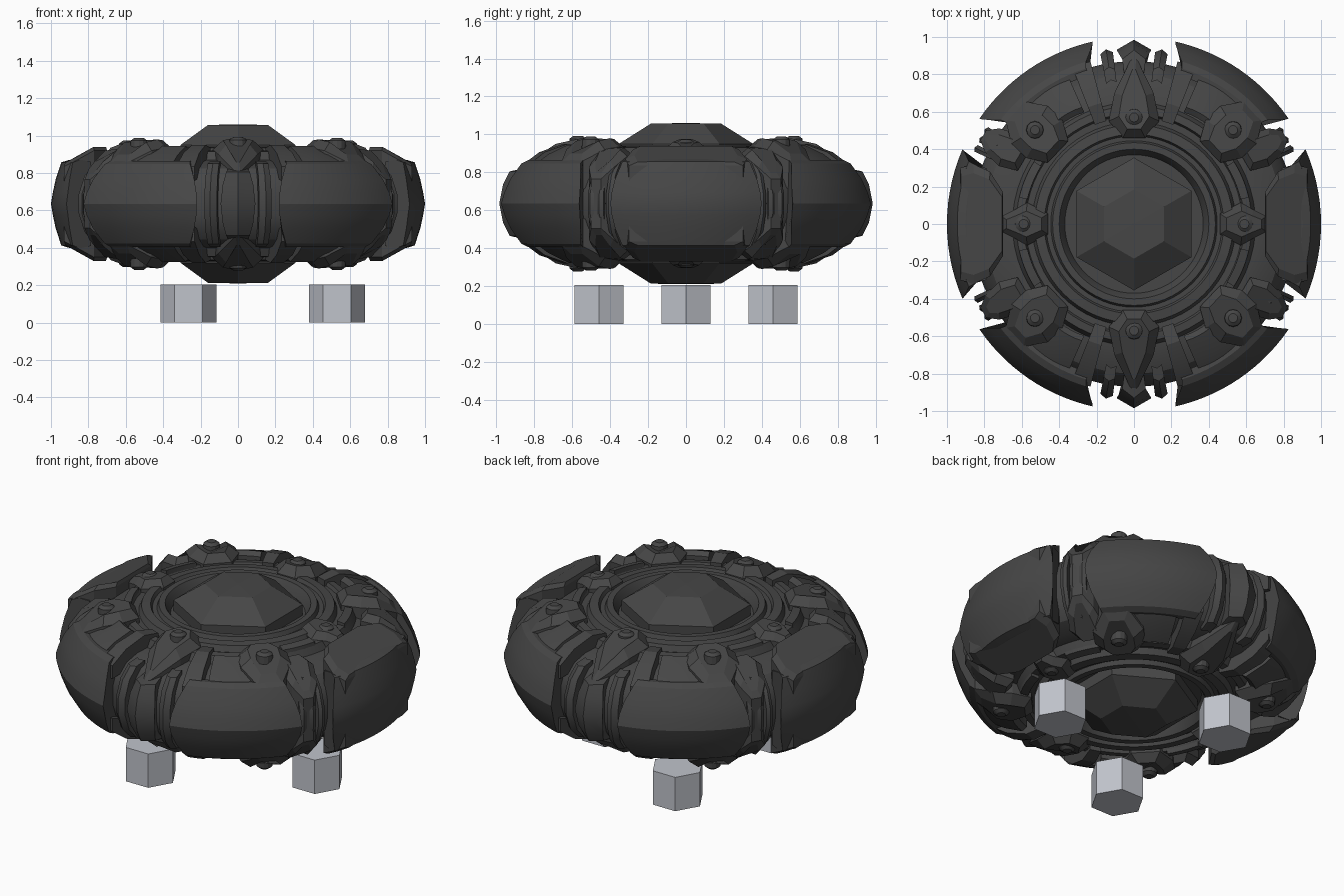
import bpy, bmesh, math

if "Cube" in bpy.data.objects:
    bpy.data.objects.remove(bpy.data.objects["Cube"])

ZC = 0.635  # height of the symmetry plane


def material(name, rgb):
    m = bpy.data.materials.new(name)
    m.diffuse_color = (*rgb, 1)
    m.use_nodes = True
    m.node_tree.nodes["Principled BSDF"].inputs["Base Color"].default_value = m.diffuse_color
    return m


DARK = material("charcoal", (0.062, 0.062, 0.062))
GREY = material("light grey", (0.53, 0.55, 0.60))


def loft(name, rings, mirror="", mat=DARK, closed=False, z=ZC, smooth=True):
    """Skin a list of equal-length point rings, cap the ends, mirror about the origin."""
    bm = bmesh.new()
    vs = [[bm.verts.new(p) for p in ring] for ring in rings]
    n = len(vs[0])
    pairs = list(zip(vs, vs[1:]))
    if closed:
        pairs.append((vs[-1], vs[0]))
    for a, b in pairs:
        for i in range(n):
            j = (i + 1) % n
            bm.faces.new((a[i], a[j], b[j], b[i]))
    if not closed:
        bm.faces.new(vs[0])
        bm.faces.new(vs[-1])
    bmesh.ops.recalc_face_normals(bm, faces=bm.faces)
    me = bpy.data.meshes.new(name)
    bm.to_mesh(me)
    bm.free()
    me.materials.append(mat)
    if smooth:
        me.shade_smooth()
        me.set_sharp_from_angle(angle=math.radians(25))
    ob = bpy.data.objects.new(name, me)
    ob.location.z = z
    bpy.context.collection.objects.link(ob)
    if mirror:
        mod = ob.modifiers.new("mirror", "MIRROR")
        mod.use_axis = [c in mirror for c in "xyz"]
        mod.use_mirror_merge = False
    return ob


def polar(r, deg, h):
    a = math.radians(deg)
    return (r * math.cos(a), r * math.sin(a), h)


def both(half):
    """Complete an upper half profile with its mirror image below."""
    return half + [(r, -h) for r, h in reversed(half) if h > 0]


def arc_block(name, profile, a0, a1, n, mirror="", taper=0.0, crown=0.0):
    """Sweep a (radius, height) profile between two angles.
    taper narrows the far heights, crown pulls the two ends inward."""
    hm = max(abs(h) for _, h in profile)
    mid, half = (a0 + a1) / 2, (a1 - a0) / 2
    rings = []
    for k in range(n + 1):
        t = 2 * k / n - 1
        rings.append([polar(r * (1 - crown * t * t),
                            mid + half * t * (1 - taper * (h / hm) ** 2), h)
                      for r, h in profile])
    return loft(name, rings, mirror)


def circle(r, h, n, cx=0, cy=0, turn=0):
    return [(cx + r * math.cos(math.tau * i / n + turn),
             cy + r * math.sin(math.tau * i / n + turn), h) for i in range(n)]


def clamp(name, angle, half_outline, rise, mirror, knob=None, inset=0.6):
    """Faceted block from (radius, half width, height) points, with a raised, inset top."""
    pts = [(r, v, h) for r, v, h in half_outline]
    pts += [(r, -v, h) for r, v, h in reversed(half_outline)]
    c = sum(p[0] for p in pts) / len(pts)
    ca, sa = math.cos(math.radians(angle)), math.sin(math.radians(angle))

    def put(r, v, h):
        return (r * ca - v * sa, r * sa + v * ca, h)
    low = [put(r, v, h - 0.15) for r, v, h in pts]
    rim = [put(r, v, h) for r, v, h in pts]
    top = [put(c + (r - c) * min(inset + 0.15, 0.95), v * inset, h + rise) for r, v, h in pts]
    loft(name, [low, rim, top], mirror, smooth=False)
    if knob:
        r, h = knob
        x, y, _ = put(r, 0, 0)
        loft(name + "_rivet", [circle(0.048, h - 0.06, 12, x, y), circle(0.045, h - 0.015, 12, x, y),
                               circle(0.025, h, 12, x, y)], mirror)


# Core ring with stepped collars, spun all the way round
core = both([(0.25, 0.25), (0.37, 0.25), (0.385, 0.285), (0.40, 0.31), (0.435, 0.31),
             (0.445, 0.285), (0.47, 0.285), (0.48, 0.305), (0.53, 0.30), (0.545, 0.265),
             (0.58, 0.265), (0.59, 0.285), (0.63, 0.28), (0.65, 0.235), (0.72, 0.225),
             (0.80, 0.19), (0.85, 0.13), (0.87, 0.06)])
N = 64
loft("core_ring", [[polar(r, 360 * k / N, h) for r, h in core] for k in range(N)], closed=True)

# Hexagonal domes, above and below
q = math.pi / 2
loft("hex_dome", [circle(0.355, 0.2, 6, turn=q), circle(0.355, 0.315, 6, turn=q),
                  circle(0.185, 0.422, 6, turn=q), circle(0.01, 0.425, 6, turn=q)],
     "z", smooth=False)

# Six curved armour plates around the rim
side = both([(0.84, 0.225), (0.90, 0.236), (0.945, 0.222), (0.975, 0.13), (0.99, 0.06), (1.0, 0.0)])
front = both([(0.83, 0.225), (0.87, 0.23), (0.905, 0.212), (0.955, 0.13), (0.983, 0.06), (1.0, 0.0)])
arc_block("side_plate", side, -23.5, 23.5, 14, "x", 0.13)
arc_block("corner_plate", front, 34.3, 77.2, 14, "xy", 0.2)

# Upper and lower deck panels inside the plates
clamp("side_panel", 0, [(0.70, 0.17, 0.285), (0.77, 0.28, 0.285), (0.86, 0.32, 0.235),
                        (0.93, 0.30, 0.20)], 0.02, "xz", inset=0.85)
deck = [(0.66, 0.15), (0.66, 0.29), (0.69, 0.31), (0.80, 0.262), (0.87, 0.215), (0.89, 0.15)]
arc_block("corner_panel", deck, 49, 66, 5, "xyz", crown=0.01)
strut = [(0.57, 0.2), (0.57, 0.30), (0.67, 0.315), (0.80, 0.272), (0.90, 0.2), (0.9, 0.12)]
arc_block("deck_strut", strut, 68.5, 75, 2, "xyz")
arc_block("inner_rail", [(0.585, 0.2), (0.585, 0.305), (0.63, 0.295), (0.64, 0.2)], 13, 32, 6, "xyz")

# Clamps with rivets on both decks
clamp("front_clamp", 90, [(0.46, 0.06, 0.30), (0.55, 0.135, 0.29), (0.70, 0.105, 0.265),
                          (0.89, 0.012, 0.17)], 0.05, "yz", (0.57, 0.357))
clamp("side_clamp", 0, [(0.46, 0.055, 0.30), (0.57, 0.115, 0.285), (0.64, 0.075, 0.28),
                        (0.71, 0.04, 0.26)], 0.04, "xz", (0.59, 0.338))
clamp("corner_clamp", 43.5, [(0.56, 0.08, 0.295), (0.66, 0.14, 0.30), (0.77, 0.14, 0.285),
                             (0.88, 0.07, 0.22)], 0.045, "xyz", (0.73, 0.353))
clamp("corner_clamp_tail", 30.5, [(0.68, 0.07, 0.26), (0.78, 0.10, 0.25), (0.88, 0.075, 0.19),
                                  (0.935, 0.03, 0.13)], 0.035, "xyz")

# Crowned pillar and slim ribs in the front and back gaps
pillar = both([(0.84, 0.19), (0.93, 0.17), (0.965, 0.1), (0.985, 0.0)])
arc_block("gap_pillar", pillar, 84.3, 95.7, 2, "y", 0.35, 0.05)
rib = both([(0.78, 0.23), (0.85, 0.215), (0.91, 0.15), (0.945, 0.05)])
arc_block("front_gap_rib", rib, 78.8, 83, 2, "xy", crown=0.02)

# Ribs in the four diagonal gaps
for a in (25.6, 29, 32.4):
    arc_block("diagonal_gap_rib", rib, a - 1.2, a + 1.2, 2, "xy", crown=0.01)

# Three separate hexagonal feet
for a in (0, 120, 240):
    x, y, _ = polar(0.53, a, 0)
    loft("foot", [circle(0.15, 0, 6, x, y), circle(0.15, 0.205, 6, x, y)],
         mat=GREY, z=0, smooth=False)
